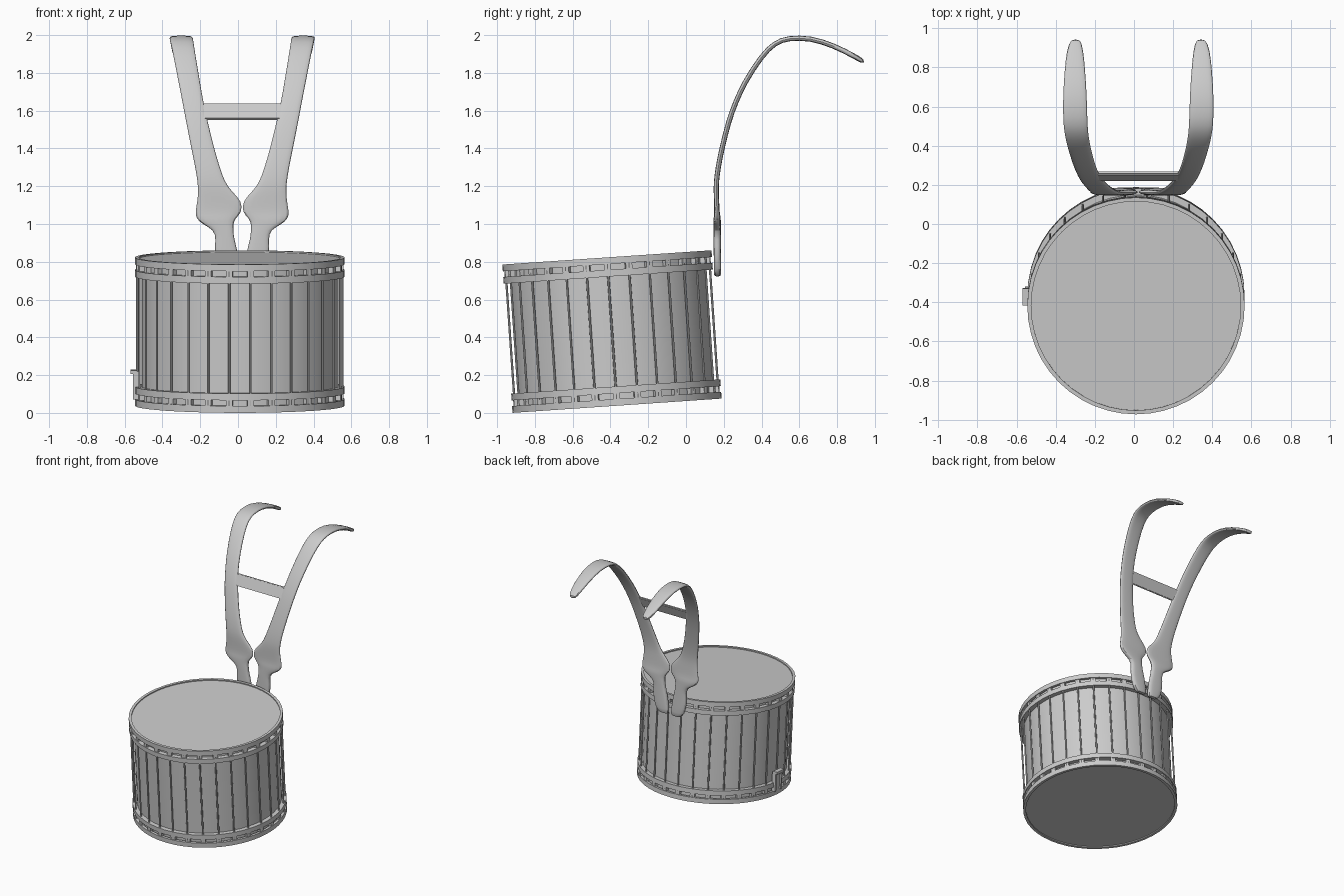
import bpy, bmesh, math
from mathutils import Matrix, Vector

cube = bpy.data.objects.get("Cube")
if cube:
    bpy.data.objects.remove(cube, do_unlink=True)

# The drum leans back a little; its parts are built upright and then tilted
TILT = Matrix.Translation((0.01, -0.365, 0.038)) @ Matrix.Rotation(math.radians(3.9), 4, 'X')
HEIGHT, RADIUS, RODS = 0.787, 0.555, 30
HOOP, GAP = 0.036, 0.03
CENTRE = 0.022


def finish(name, bm, matrix=Matrix()):
    bmesh.ops.recalc_face_normals(bm, faces=bm.faces)
    bm.transform(matrix)
    mesh = bpy.data.meshes.new(name)
    bm.to_mesh(mesh)
    bm.free()
    obj = bpy.data.objects.new(name, mesh)
    bpy.context.collection.objects.link(obj)
    bpy.ops.object.select_all(action='DESELECT')
    obj.select_set(True)
    bpy.context.view_layer.objects.active = obj
    bpy.ops.object.shade_smooth_by_angle(angle=math.radians(35))
    return obj


def cylinder(name, radius, low, high):
    bm = bmesh.new()
    bmesh.ops.create_cone(bm, cap_ends=True, segments=48, radius1=radius, radius2=radius,
                          depth=high - low, matrix=Matrix.Translation((0, 0, (low + high) / 2)))
    return finish(name, bm, TILT)


def band(name, inner, outer, low, high, segments=48):
    bm = bmesh.new()
    loops = []
    for radius, z in ((inner, low), (outer, low), (outer, high), (inner, high)):
        loops.append([bm.verts.new((radius * math.cos(a), radius * math.sin(a), z))
                      for a in (math.tau * i / segments for i in range(segments))])
    for a, b in zip(loops, loops[1:] + loops[:1]):
        for i in range(segments):
            j = (i + 1) % segments
            bm.faces.new((a[i], a[j], b[j], b[i]))
    return finish(name, bm, TILT)


def add_box(bm, centre, size, turn=Matrix()):
    bmesh.ops.create_cube(bm, size=1, matrix=turn @ Matrix.Translation(centre) @ Matrix.Diagonal((*size, 1)))


# Shell and recessed heads
cylinder("shell", 0.522, 0.02, HEIGHT - 0.02)
cylinder("bottom_head", 0.54, 0.008, 0.02)
cylinder("top_head", 0.54, HEIGHT - 0.02, HEIGHT - 0.008)

# Hoops and tension rings
inset = HOOP + GAP
band("bottom_hoop", 0.535, RADIUS, 0, HOOP)
band("bottom_ring", 0.515, RADIUS, inset, inset + HOOP)
band("top_ring", 0.515, RADIUS, HEIGHT - inset - HOOP, HEIGHT - inset)
band("top_hoop", 0.535, RADIUS, HEIGHT - HOOP, HEIGHT)

# Tension rods with small lugs between each hoop and ring
rods, lugs = bmesh.new(), bmesh.new()
for i in range(RODS):
    turn = Matrix.Rotation(math.tau * (i + 0.5) / RODS, 4, 'Z')
    place = turn @ Matrix.Translation((0, -0.543, HEIGHT / 2))
    bmesh.ops.create_cone(rods, cap_ends=True, segments=8, radius1=0.006, radius2=0.006,
                          depth=HEIGHT - 2 * HOOP, matrix=place)
    for z in (HOOP + GAP / 2, HEIGHT - HOOP - GAP / 2):
        add_box(lugs, (0, -0.535, z), (0.035, 0.026, GAP), turn)
finish("tension_rods", rods, TILT)
finish("lugs", lugs, TILT)

# Strainer bracket on the right side
bm = bmesh.new()
for y in (-0.035, 0.035):
    add_box(bm, (-0.552, y, 0.11), (0.03, 0.016, 0.15))
add_box(bm, (-0.545, 0, 0.1), (0.02, 0.07, 0.13))
add_box(bm, (-0.562, 0, 0.18), (0.035, 0.088, 0.02))
finish("strainer", bm, TILT @ Matrix.Translation((0, 0.005, 0)))

# Carrier half: y, z, inner edge and outer edge at each station
STATIONS = [
    (.165, .72, .01, .09), (.168, .75, .01, .125), (.166, .85, .02, .15),
    (.165, .92, .042, .14), (.165, .97, .046, .15), (.165, 1.0, .045, .215),
    (.165, 1.03, .034, .245), (.164, 1.06, -.002, .252), (.162, 1.12, -.002, .24),
    (.16, 1.17, .05, .235), (.16, 1.22, .09, .237), (.17, 1.3, .117, .25),
    (.19, 1.4, .147, .27), (.227, 1.55, .183, .3), (.265, 1.65, .205, .318),
    (.31, 1.75, .222, .338), (.4, 1.89, .245, .365), (.47, 1.96, .256, .38),
    (.54, 1.985, .259, .386), (.66, 1.985, .262, .386), (.78, 1.945, .27, .378),
    (.89, 1.89, .28, .367), (.945, 1.855, .295, .345)]


def rounded(value):
    return math.copysign(abs(value) ** 0.6, value)


def carrier_half(name, side, sides=12):
    bm = bmesh.new()
    loops = []
    for i, (y, z, inner, outer) in enumerate(STATIONS):
        before, after = STATIONS[max(i - 1, 0)], STATIONS[min(i + 1, len(STATIONS) - 1)]
        normal = Vector((0, before[1] - after[1], after[0] - before[0])).normalized()
        half = 0.02 if z < 1.05 else 0.014
        loop = []
        for k in range(sides):
            angle = math.tau * k / sides
            x = (inner + outer) / 2 + rounded(math.cos(angle)) * (outer - inner) / 2
            point = Vector((CENTRE + side * x, y, z)) + normal * half * rounded(math.sin(angle))
            loop.append(bm.verts.new(point))
        loops.append(loop)
    for a, b in zip(loops, loops[1:]):
        for i in range(sides):
            j = (i + 1) % sides
            bm.faces.new((a[i], a[j], b[j], b[i]))
    bm.faces.new(loops[0])
    bm.faces.new(loops[-1])
    obj = finish(name, bm)
    smooth = obj.modifiers.new("smooth", 'SUBSURF')
    smooth.levels = smooth.render_levels = 1


carrier_half("left_carrier_arm", 1)
carrier_half("right_carrier_arm", -1)

# Cross bar following the slope of the arms
bm = bmesh.new()
add_box(bm, (0, 0, 0), (0.42, 0.018, 0.09))
bmesh.ops.bevel(bm, geom=bm.edges[:], offset=0.005, segments=2, affect='EDGES')
finish("cross_bar", bm, Matrix.Translation((CENTRE, 0.244, 1.594)) @ Matrix.Rotation(math.radians(-22), 4, 'X'))
